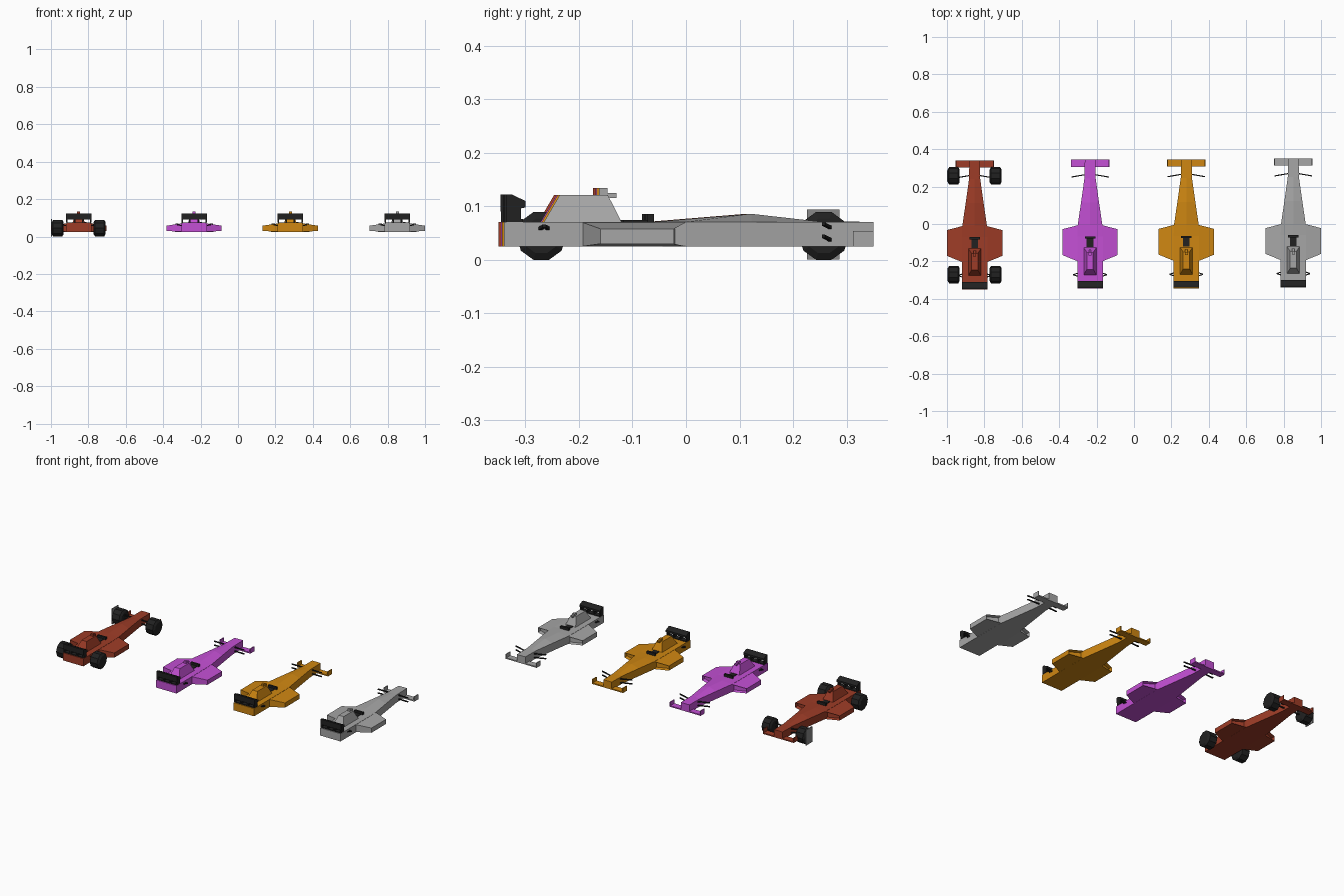
import bpy, bmesh, math
from mathutils import Vector

if "Cube" in bpy.data.objects:
    bpy.data.objects.remove(bpy.data.objects["Cube"])


def material(name, rgb):
    m = bpy.data.materials.new(name)
    m.use_nodes = True
    m.diffuse_color = (*rgb, 1)
    bsdf = m.node_tree.nodes["Principled BSDF"]
    bsdf.inputs["Base Color"].default_value = (*rgb, 1)
    bsdf.inputs["Roughness"].default_value = 0.7
    return m


BLACK = material("black", (0.015, 0.015, 0.015))
PLATE = material("plate_grey", (0.25, 0.25, 0.25))
origin = Vector((0, 0, 0))
prefix = ""


def loft(name, rings, mat, intake=False):
    """Skin matching rings of points, capped at both ends."""
    bm = bmesh.new()
    rows = [[bm.verts.new(p) for p in ring] for ring in rings]
    n = len(rows[0])
    for a, b in zip(rows, rows[1:]):
        for i in range(n):
            j = (i + 1) % n
            bm.faces.new((a[i], a[j], b[j], b[i]))
    bm.faces.new(rows[0])
    bm.faces.new(rows[-1])
    bmesh.ops.recalc_face_normals(bm, faces=bm.faces)
    if intake:
        front = max(bm.faces, key=lambda f: f.normal.y)
        bmesh.ops.inset_individual(bm, faces=[front], thickness=0.006)
        bmesh.ops.translate(bm, verts=front.verts, vec=(0, -0.02, 0))
    mesh = bpy.data.meshes.new(prefix + name)
    bm.to_mesh(mesh)
    bm.free()
    mesh.materials.append(mat)
    obj = bpy.data.objects.new(prefix + name, mesh)
    obj.location = origin
    bpy.context.collection.objects.link(obj)
    return obj


def rect_xy(x0, x1, y0, y1, z):
    return [(x0, y0, z), (x1, y0, z), (x1, y1, z), (x0, y1, z)]


def rect_yz(x, y0, y1, z0, z1):
    return [(x, y0, z0), (x, y1, z0), (x, y1, z1), (x, y0, z1)]


def box(name, x0, x1, y0, y1, z0, z1, mat):
    loft(name, [rect_xy(x0, x1, y0, y1, z) for z in (z0, z1)], mat)


def extrude_x(name, x0, x1, profile, mat):
    loft(name, [[(x, y, z) for y, z in profile] for x in (x0, x1)], mat)


def rod(name, start, end, mat, r=0.003):
    s, e = Vector(start), Vector(end)
    offsets = [Vector((0, r * a, r * b)) for a, b in ((1, 1), (-1, 1), (-1, -1), (1, -1))]
    loft(name, [[p + o for o in offsets] for p in (s, e)], mat)


def wheel(name, side, y):
    sides, radius = 10, 0.047
    rings = []
    for x, r in ((0.08, 0.72), (0.088, 1), (0.136, 1), (0.144, 0.72)):
        ring = []
        for i in range(sides):
            a = 2 * math.pi * (i + 0.5) / sides
            ring.append((side * x, y + radius * r * math.sin(a),
                         radius * (math.cos(math.pi / sides) + r * math.cos(a))))
        rings.append(ring)
    loft(name, rings, BLACK)


def build_car(paint):
    # Chassis with a low ridge along the nose
    stations = ((-0.34, 0.068, 0.0711), (-0.06, 0.068, 0.0711), (0, 0.066, 0.076),
                (0.122, 0.048, 0.086), (0.25, 0.03, 0.0715), (0.35, 0.028, 0.0711))
    loft("chassis", [[(-w, y, 0.025), (w, y, 0.025), (w, y, 0.071), (0, y, top), (-w, y, 0.071)]
                     for y, w, top in stations], paint)

    # Engine cover and roof camera
    loft("engine_cover", [rect_xy(-0.034, 0.034, -0.266, -0.12, 0.07),
                          rect_xy(-0.017, 0.017, -0.236, -0.146, 0.121)], paint)
    box("camera_post", -0.008, 0.008, -0.163, -0.147, 0.12, 0.134, paint)
    box("camera_pod", -0.006, 0.006, -0.148, -0.13, 0.116, 0.125, paint)

    # Cockpit opening and steering wheel
    box("cockpit", -0.018, 0.018, -0.117, -0.06, 0.07, 0.0745, BLACK)
    box("steering_wheel", -0.028, 0.028, -0.072, -0.06, 0.07, 0.086, BLACK)

    # Rear wing
    blade = ((-0.336, 0.09), (-0.336, 0.122), (-0.325, 0.122), (-0.3, 0.11), (-0.3, 0.098))
    extrude_x("rear_wing_blade", -0.068, 0.068, blade, BLACK)
    box("rear_wing_base", -0.066, 0.066, -0.335, -0.305, 0.07, 0.076, BLACK)
    for x in (-0.064, -0.022, 0.022, 0.064):
        box("rear_wing_pillar", x - 0.004, x + 0.004, -0.335, -0.308, 0.074, 0.096, BLACK)

    for side, label in ((-1, "right"), (1, "left")):
        # Sidepod with recessed intake
        loft(label + "_sidepod", [rect_yz(side * 0.06, -0.196, 0.001, 0.025, 0.071),
                                  rect_yz(side * 0.148, -0.16, -0.022, 0.03, 0.058)],
             paint, intake=True)
        # Front wing and endplate
        box(label + "_front_wing", *sorted((side * 0.02, side * 0.103)), 0.312, 0.35,
            0.025, 0.032, paint)
        box(label + "_endplate", *sorted((side * 0.098, side * 0.103)), 0.312, 0.35,
            0.025, 0.054, paint)
        # Suspension arms
        for z in (0.04, 0.063):
            rod(label + "_front_arm", (side * 0.025, 0.27, z - 0.003),
                (side * 0.1, 0.257, z + 0.004), BLACK)
        for y in (-0.275, -0.255):
            rod(label + "_rear_arm", (side * 0.06, y, 0.057),
                (side * 0.09, -0.265, 0.063), BLACK)


cars = (("red", (0.34, 0.045, 0.02), -0.852, -0.0105),
        ("magenta", (0.55, 0.08, 0.66), -0.235, -0.006),
        ("orange", (0.62, 0.24, 0.006), 0.28, -0.004),
        ("grey", (0.38, 0.38, 0.38), 0.852, 0))

for colour, rgb, x, y in cars:
    origin = Vector((x, y, 0))
    prefix = colour + "_car_"
    build_car(material(colour + "_paint", rgb))
    if colour == "red":
        # Only the first car carries its wheels
        for side, label in ((-1, "right"), (1, "left")):
            wheel(label + "_front_wheel", side, 0.268)
            wheel(label + "_rear_wheel", side, -0.26)
        box("wheel_plate", -0.148, -0.143, 0.237, 0.297, 0.001, 0.094, PLATE)
